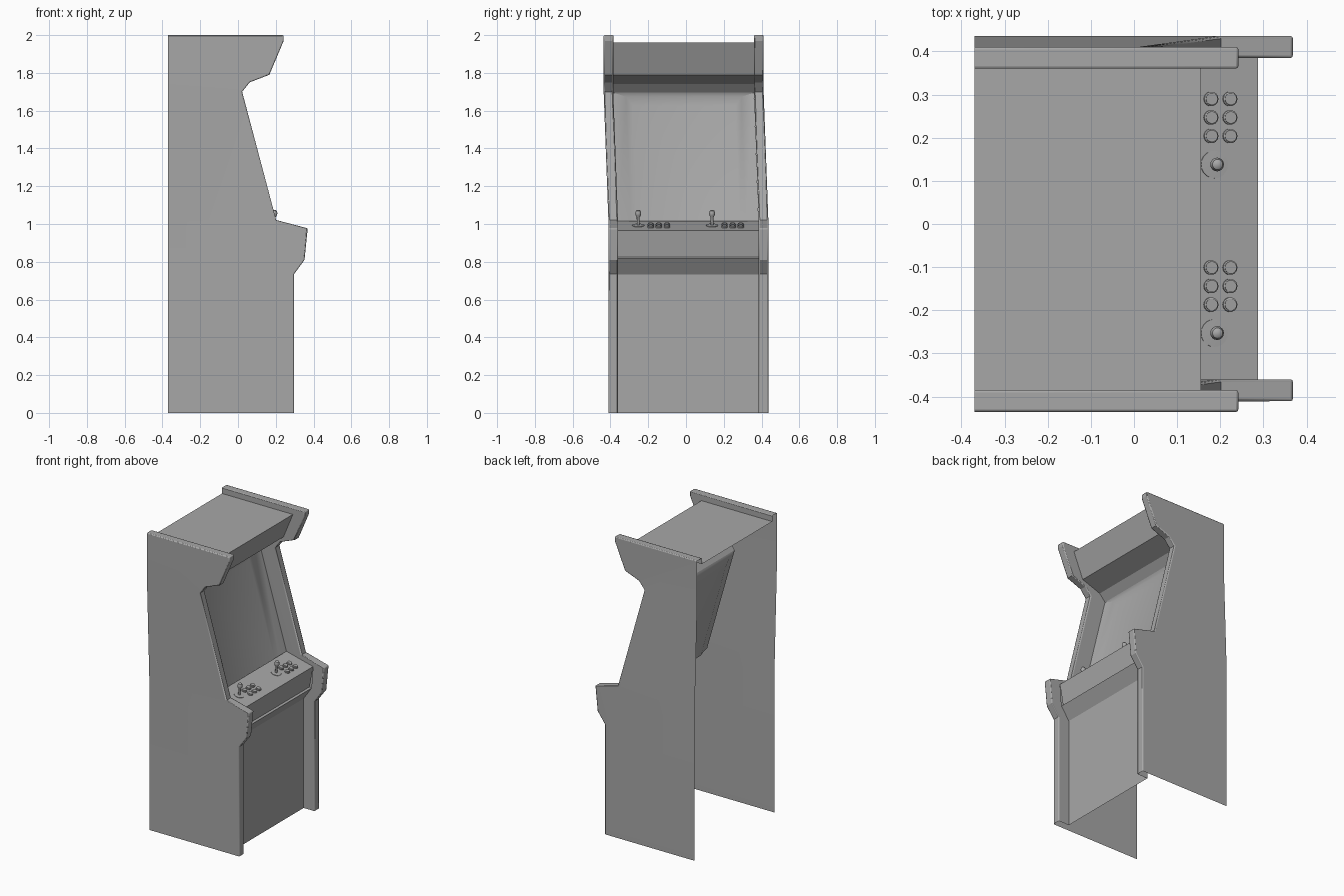
import bpy, bmesh, math
from mathutils import Vector, Matrix

if "Cube" in bpy.data.objects:
    bpy.data.objects.remove(bpy.data.objects["Cube"])

grey = bpy.data.materials.new("cabinet grey")
grey.diffuse_color = (0.39, 0.39, 0.39, 1)
grey.use_nodes = True
grey.node_tree.nodes["Principled BSDF"].inputs["Base Color"].default_value = grey.diffuse_color

# Side outline (x, z) from the foot up the front to the top back
RIM = [(.297, 0), (.297, .735), (.352, .81), (.369, .977), (.202, 1.021), (.022, 1.7),
       (.062, 1.75), (.166, 1.79), (.242, 1.97), (.242, 2), (-.37, 2)]
# Recessed outline followed by the panels between the sides
INNER = [(.217, 0), (.217, .733), (.275, .818), (.287, .966), (.09, 1.016), (-.092, 1.695),
         (-.05, 1.742), (.085, 1.79), (.155, 1.96), (.155, 1.96), (-.37, 1.96)]
MID, OUT, IN = .0125, .4235, .3725


def lean(z):
    """Sideways drift of the upper cabinet."""
    return MID - .025 * min(1, max(0, (z - 1.02) / .68))


def pt(p, y):
    return (p[0], y + lean(p[1]), p[1])


def finish(name, bm, bevel=0, angle=20):
    me = bpy.data.meshes.new(name)
    bm.to_mesh(me)
    bm.free()
    me.materials.append(grey)
    ob = bpy.data.objects.new(name, me)
    bpy.context.collection.objects.link(ob)
    if bevel:
        m = ob.modifiers.new("soft edges", 'BEVEL')
        m.width, m.segments = bevel, 2
        m.limit_method, m.angle_limit = 'ANGLE', math.radians(75)
    bpy.ops.object.select_all(action='DESELECT')
    ob.select_set(True)
    bpy.context.view_layer.objects.active = ob
    bpy.ops.object.shade_smooth_by_angle(angle=math.radians(angle))
    return ob


def make(name, faces, bevel=0, fix=False, angle=20):
    bm = bmesh.new()
    for f in faces:
        bm.faces.new([bm.verts.new(v) for v in f])
    bmesh.ops.remove_doubles(bm, verts=bm.verts, dist=1e-4)
    if fix:
        bmesh.ops.recalc_face_normals(bm, faces=bm.faces)
    return finish(name, bm, bevel, angle)


# Side panels: outer sheet, front rim and inward lip, open at the back and foot
for name, s in (("left_side", -1), ("right_side", 1)):
    sheets = [[(-.37, 0)] + RIM[:5] + [(-.37, 1.02)],
              [(-.37, 1.02), RIM[4], RIM[5], (-.37, 1.7)],
              [(-.37, 1.7)] + RIM[5:]]
    faces = [[pt(p, s * OUT) for p in sh] for sh in sheets]
    for i in range(len(RIM) - 1):
        a, b, c, d = RIM[i], RIM[i + 1], INNER[i + 1], INNER[i]
        faces.append([pt(a, s * OUT), pt(b, s * OUT), pt(b, s * IN), pt(a, s * IN)])
        lip = [a, b, c] if c == d else [a, b, c, d]
        faces.append([pt(p, s * IN) for p in lip])
    make(name, faces, .006, fix=True)


# Panels running between the two sides
def strip(name, profile):
    make(name, [[pt(a, -IN), pt(a, IN), pt(b, IN), pt(b, -IN)]
                for a, b in zip(profile, profile[1:])])


strip("lower_front", INNER[:3] + [(.262, .824)])
strip("control_panel", [(.262, .824)] + INNER[3:5])
strip("marquee", INNER[5:9])
strip("top_panel", INNER[9:])

# Screen surround: two shallow steps around the screen
low, high = Vector((.095, 0, .998)), Vector((-.092, 0, 1.695))
inward = Vector((-.965, 0, -.26))


def frame(drop, half, depth):
    res = []
    for t, y in ((0, -half), (1, -half), (1, half), (0, half)):
        p = low.lerp(high, t * (1 - drop)) + inward * depth
        res.append(pt((p.x, p.z), y))
    return res


rings = [frame(0, IN, 0), frame(.025, .305, .014), frame(.09, .272, .024)]
faces = [[a[i], b[i], b[i + 1], a[i + 1]] for a, b in zip(rings, rings[1:]) for i in range(3)]
faces.append(rings[2][::-1])
make("screen_and_surround", faces, angle=30)


# Controls on the sloping control panel
def turned(bm, x, y, profile, sides, tilt):
    """Adds a lathe of (radius, height) steps leaning forward by the tilt angle."""
    base = Vector((x, y, .966 + (.287 - x) * .2538))
    m = Matrix.Translation(base) @ Matrix.Rotation(tilt, 4, 'Y')
    rows = [[bm.verts.new(m @ Vector((r * math.cos(a), r * math.sin(a), h)))
             for a in (math.tau * k / sides for k in range(sides))] for r, h in profile]
    for lo, hi in zip(rows, rows[1:]):
        for k in range(sides):
            j = (k + 1) % sides
            bm.faces.new((lo[k], lo[j], hi[j], hi[k]))
    bm.faces.new(rows[-1])


SLOPE = math.atan(.2538)
for player, y0 in (("first", -.253), ("second", .138)):
    bm = bmesh.new()
    turned(bm, .186, y0, [(.032, 0), (.032, .003), (.009, .004)], 20, SLOPE)
    turned(bm, .186, y0, [(.007, 0), (.008, .045), (.014, .054), (.016, .067),
                          (.012, .079), (.006, .083)], 16, .1)
    finish(player + "_joystick", bm, angle=35)
    bm = bmesh.new()
    for x in (.178, .222):
        for k in range(3):
            turned(bm, x, y0 + .066 + .043 * k,
                   [(.017, 0), (.017, .006), (.014, .008), (.014, .011)], 14, SLOPE)
    finish(player + "_buttons", bm, angle=35)
